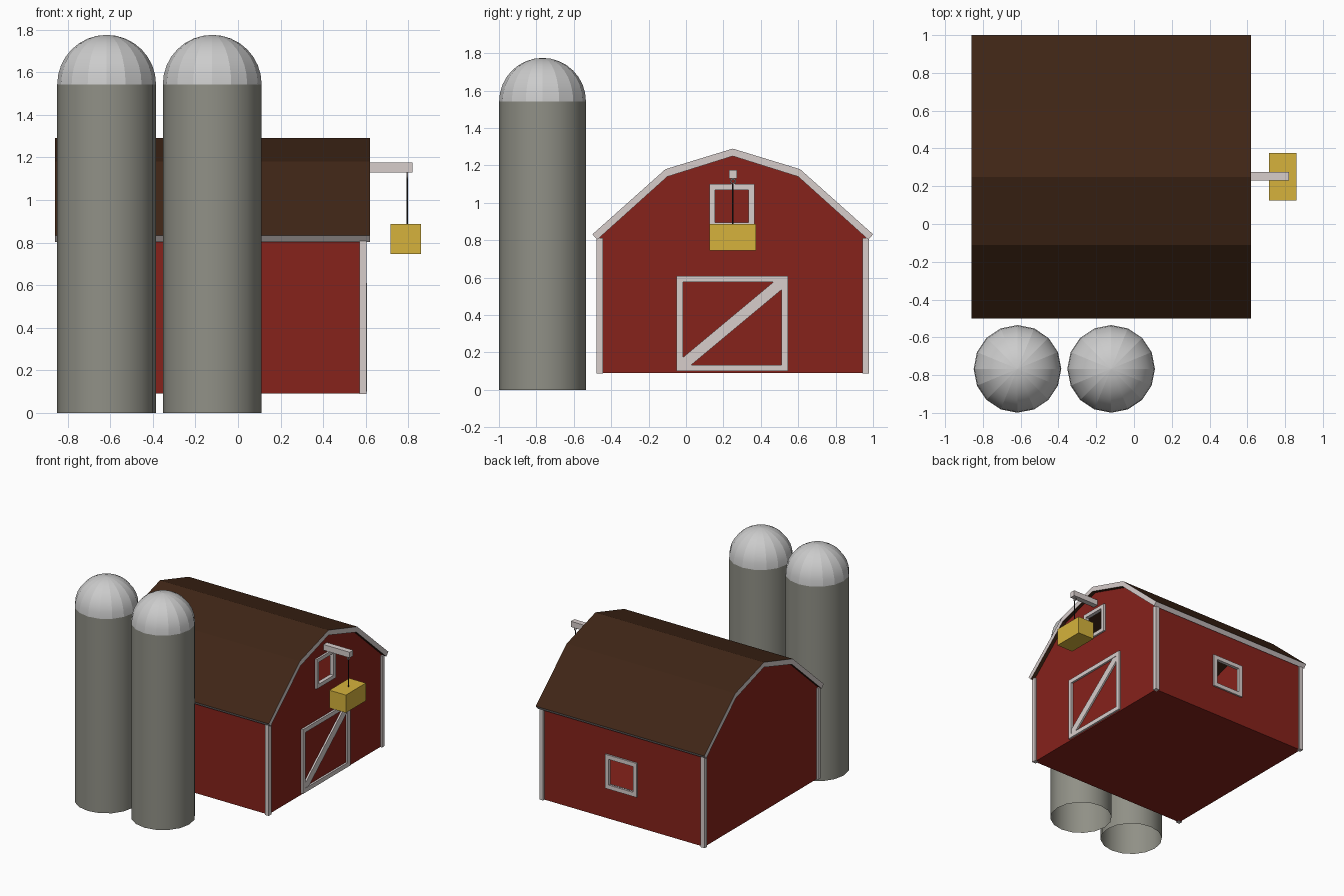
import bpy, bmesh
from math import radians
from mathutils import Vector

if "Cube" in bpy.data.objects:
    bpy.data.objects.remove(bpy.data.objects["Cube"])


def material(name, rgb):
    m = bpy.data.materials.new(name)
    m.diffuse_color = (*rgb, 1)
    m.use_nodes = True
    m.node_tree.nodes["Principled BSDF"].inputs["Base Color"].default_value = m.diffuse_color
    return m


RED = material("red_paint", (0.24, 0.016, 0.011))
WHITE = material("white_trim", (0.68, 0.61, 0.60))
BROWN = material("roof_brown", (0.050, 0.019, 0.008))
STONE = material("silo_stone", (0.28, 0.28, 0.24))
HAY = material("hay_yellow", (0.67, 0.45, 0.045))
BLACK = material("rope_black", (0.015, 0.015, 0.015))


def finish(name, bm, *mats):
    me = bpy.data.meshes.new(name)
    bm.to_mesh(me)
    bm.free()
    ob = bpy.data.objects.new(name, me)
    bpy.context.collection.objects.link(ob)
    for m in mats:
        me.materials.append(m)
    return ob


def add_box(bm, lo, hi):
    lo, hi = Vector(lo), Vector(hi)
    vs = bmesh.ops.create_cube(bm, size=1)["verts"]
    for v in vs:
        v.co = (lo + hi) / 2 + v.co * (hi - lo)


def box(name, lo, hi, mat):
    bm = bmesh.new()
    add_box(bm, lo, hi)
    return finish(name, bm, mat)


def prism(pts, x0, x1):
    """Extrude a (y, z) outline along x."""
    bm = bmesh.new()
    f = bm.faces.new([bm.verts.new((x0, y, z)) for y, z in pts])
    ext = bmesh.ops.extrude_face_region(bm, geom=[f], use_keep_orig=True)["geom"]
    for v in ext:
        if isinstance(v, bmesh.types.BMVert):
            v.co.x = x1
    bmesh.ops.recalc_face_normals(bm, faces=bm.faces)
    return bm


def frame(name, axis, d0, d1, a0, a1, z0, z1, w):
    """Rectangular trim frame lying in the plane across the given axis."""
    bm = bmesh.new()
    for p, q, r, s in ((a0, a0 + w, z0, z1), (a1 - w, a1, z0, z1),
                       (a0 + w, a1 - w, z0, z0 + w), (a0 + w, a1 - w, z1 - w, z1)):
        if axis == "x":
            add_box(bm, (d0, p, r), (d1, q, s))
        else:
            add_box(bm, (p, d0, r), (q, d1, s))
    return finish(name, bm, WHITE)


# barn walls: gambrel shell, open under the roof, with two window openings
CY = 0.25


def mirrored(half):
    """Left half outline, ending at the ridge, mirrored about the barn's centre."""
    return half + [(2 * CY - y, z) for y, z in reversed(half[:-1])]


X0, X1, Y0, Y1 = -0.835, 0.59, -0.463, 0.963
LOFT = ((0.5, 0.155, 0.895), (0.7, 0.335, 1.07))
SIDE = ((-0.22, 0.9, 0.365), (0.0, 1.0, 0.57))
outline = mirrored([(Y0, 0.09), (Y0, 0.82), (-0.10, 1.145), (CY, 1.252)])
bm = prism(outline, X0, X1)
bmesh.ops.delete(bm, geom=[f for f in bm.faces if f.normal.z > 0.3], context="FACES")
for (lo, hi), axis in ((LOFT, 1), (SIDE, 0)):
    for a in (axis, 2):
        for c in (lo[a], hi[a]):
            n = Vector((0, 0, 0))
            n[a] = 1
            bmesh.ops.bisect_plane(bm, geom=bm.verts[:] + bm.edges[:] + bm.faces[:],
                                   plane_co=n * c, plane_no=n)
holes = []
for f in bm.faces:
    c = f.calc_center_median()
    if any(all(lo[i] < c[i] < hi[i] for i in range(3)) for lo, hi in (LOFT, SIDE)):
        holes.append(f)
bmesh.ops.delete(bm, geom=holes, context="FACES")
finish("barn_walls", bm, RED)

# roof slab: brown slopes, light gable ends and eave edges
outer = mirrored([(-0.50, 0.832), (-0.11, 1.18), (CY, 1.29)])
inner = mirrored([(-0.475, 0.803), (-0.10, 1.14), (CY, 1.25)])
bm = prism(outer + inner[::-1], -0.86, 0.62)
for f in bm.faces:
    ys = [v.co.y for v in f.verts]
    light = abs(f.normal.x) > 0.9 or max(ys) - min(ys) < 0.05
    f.material_index = 1 if light else 0
finish("roof", bm, BROWN, WHITE)

# corner posts
for x, xn in ((X0 - 0.013, "back"), (X1 - 0.02, "front")):
    for y, yn in ((Y0 - 0.015, "left"), (Y1 - 0.018, "right")):
        box(f"corner_post_{xn}_{yn}", (x, y, 0.088), (x + 0.034, y + 0.033, 0.812), WHITE)

# windows and barn door
frame("loft_window_frame", "x", 0.575, 0.605, 0.125, 0.365, 0.865, 1.10, 0.03)
frame("side_window_frame", "y", 0.95, 0.976, -0.25, 0.03, 0.33, 0.60, 0.033)
frame("door_frame", "x", 0.58, 0.606, -0.05, 0.545, 0.10, 0.61, 0.034)
a, b, c, d, w, h = -0.016, 0.511, 0.134, 0.576, 0.045, 0.04
finish("door_brace", prism([(a, c), (a + w, c), (b, d - h), (b, d), (b - w, d), (a, c + h)],
                           0.58, 0.603), WHITE)

# hoist beam, hook, rope and hay bale
box("hoist_beam", (0.56, 0.23, 1.13), (0.82, 0.274, 1.175), WHITE)
bpy.ops.mesh.primitive_torus_add(major_segments=12, minor_segments=6, major_radius=0.012,
                                 minor_radius=0.004, location=(0.795, 0.252, 1.115),
                                 rotation=(0, radians(90), 0))
bpy.context.object.name = "hoist_ring"
bpy.context.object.data.materials.append(WHITE)
bpy.ops.mesh.primitive_cylinder_add(vertices=8, radius=0.004, depth=0.225,
                                    location=(0.795, 0.25, 0.993))
bpy.context.object.name = "hoist_rope"
bpy.context.object.data.materials.append(BLACK)
box("hay_bale", (0.715, 0.125, 0.745), (0.86, 0.375, 0.886), HAY)

# silos: open tube with a half-sphere cap
R, SY, H = 0.232, -0.767, 1.543
for i, x in enumerate((-0.617, -0.121), 1):
    bpy.ops.mesh.primitive_cylinder_add(vertices=16, radius=R, depth=H, end_fill_type="NOTHING",
                                        location=(x, SY, H / 2))
    tube = bpy.context.object
    tube.name = f"silo_tube_{i}"
    tube.data.materials.append(STONE)
    bpy.ops.object.shade_smooth_by_angle(angle=radians(30))

    bm = bmesh.new()
    bmesh.ops.create_uvsphere(bm, u_segments=16, v_segments=16, radius=R)
    bmesh.ops.delete(bm, geom=[v for v in bm.verts if v.co.z < -1e-4], context="VERTS")
    for f in bm.faces:
        f.smooth = True
    for e in bm.edges:
        e.smooth = abs(e.verts[0].co.z - e.verts[1].co.z) < 1e-4
    dome = finish(f"silo_dome_{i}", bm)
    dome.location = (x, SY, H)
